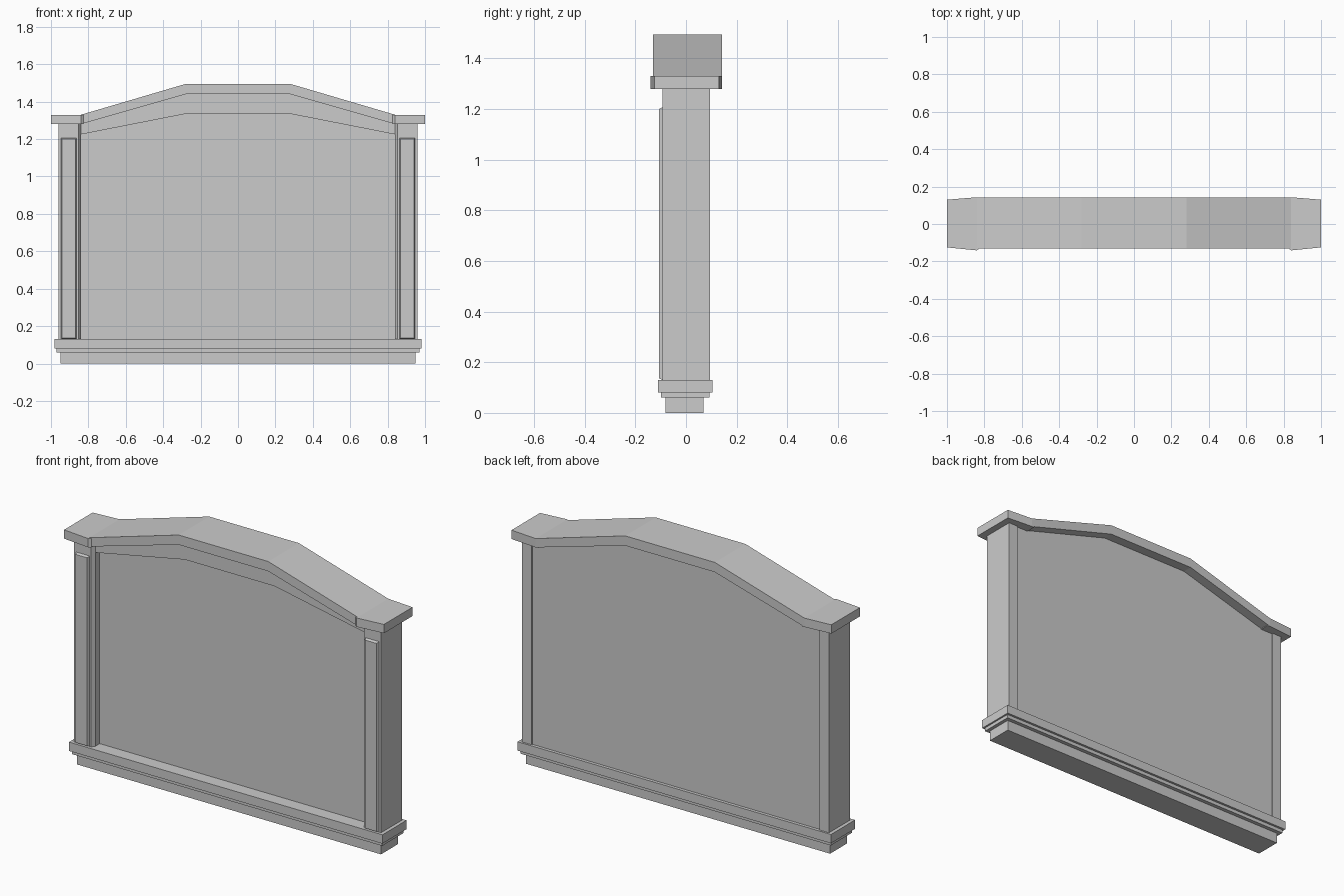
import bpy

if "Cube" in bpy.data.objects:
    bpy.data.objects.remove(bpy.data.objects["Cube"])

stone = bpy.data.materials.new("light grey stone")
stone.diffuse_color = (0.6, 0.6, 0.6, 1)
stone.use_nodes = True
stone.node_tree.nodes["Principled BSDF"].inputs["Base Color"].default_value = stone.diffuse_color


def make(name, verts, faces):
    me = bpy.data.meshes.new(name)
    me.from_pydata(verts, [], faces)
    me.materials.append(stone)
    ob = bpy.data.objects.new(name, me)
    bpy.context.collection.objects.link(ob)
    # consistent outward normals
    import bmesh
    bm = bmesh.new()
    bm.from_mesh(me)
    bmesh.ops.recalc_face_normals(bm, faces=bm.faces)
    bm.to_mesh(me)
    bm.free()
    return ob


def prism(name, loop_a, loop_b):
    """Solid between two matching loops of 3D points."""
    n = len(loop_a)
    sides = [(i, (i + 1) % n, n + (i + 1) % n, n + i) for i in range(n)]
    return make(name, loop_a + loop_b,
                [tuple(range(n)), tuple(range(n, 2 * n))] + sides)


def slab(name, x0, x1, y0, y1, z0, z1):
    pts = [(x0, y0), (x1, y0), (x1, y1), (x0, y1)]
    return prism(name, [(x, y, z0) for x, y in pts], [(x, y, z1) for x, y in pts])


def upright(name, plan, z0, z1):
    return prism(name, [(x, y, z0) for x, y in plan], [(x, y, z1) for x, y in plan])


def elevation(name, profile, y0, y1):
    return prism(name, [(x, y0, z) for x, z in profile], [(x, y1, z) for x, z in profile])


def mirrored(half):
    """Right half of an outline, completed on the left."""
    return half + [(-x, z) for x, z in reversed(half)]


# stepped base
slab("plinth", -0.95, 0.95, -0.08, 0.07, 0, 0.06)
slab("base_step", -0.97, 0.97, -0.098, 0.092, 0.06, 0.08)
slab("base_slab", -0.98, 0.98, -0.11, 0.105, 0.08, 0.13)

# recessed wall with arched top, tucked under the cap
elevation("wall_panel", mirrored([(0.92, 0.13), (0.92, 1.285), (0.83, 1.285), (0.28, 1.445)]),
          -0.035, 0.087)

# frieze band under the cap at the front
band_low = [(0.84, 1.225), (0.28, 1.335)]
band_top = [(0.28, 1.445), (0.84, 1.282)]
elevation("frieze", band_low + [(-x, z) for x, z in reversed(band_low)]
          + [(-x, z) for x, z in reversed(band_top)] + band_top, -0.075, -0.03)

# arched cap
top = [(0.84, 1.33), (0.28, 1.495)]
under = [(0.28, 1.44), (0.84, 1.28)]
elevation("arched_cap", top + [(-x, z) for x, z in reversed(top)]
          + [(-x, z) for x, z in reversed(under)] + under, -0.13, 0.143)

for s, side in ((-1, "left"), (1, "right")):
    # corner post with splayed inner face
    plan = [(0.96, -0.093), (0.853, -0.093), (0.84, -0.075), (0.84, -0.02),
            (0.90, 0.08), (0.90, 0.094), (0.96, 0.094)]
    upright(side + "_post", [(s * x, y) for x, y in plan], 0.13, 1.285)
    # raised pilaster strip with bevelled edges
    back = [(0.947, 0.13), (0.862, 0.13), (0.862, 1.207), (0.947, 1.207)]
    front = [(0.94, 0.137), (0.869, 0.137), (0.869, 1.2), (0.94, 1.2)]
    prism(side + "_pilaster", [(s * x, -0.092, z) for x, z in back],
          [(s * x, -0.107, z) for x, z in front])
    # tapered end of the cap
    cap = [(0.825, -0.13), (0.84, -0.141), (1.0, -0.125), (1.0, 0.13), (0.84, 0.143), (0.825, 0.143)]
    upright(side + "_cap_end", [(s * x, y) for x, y in cap], 1.28, 1.33)
